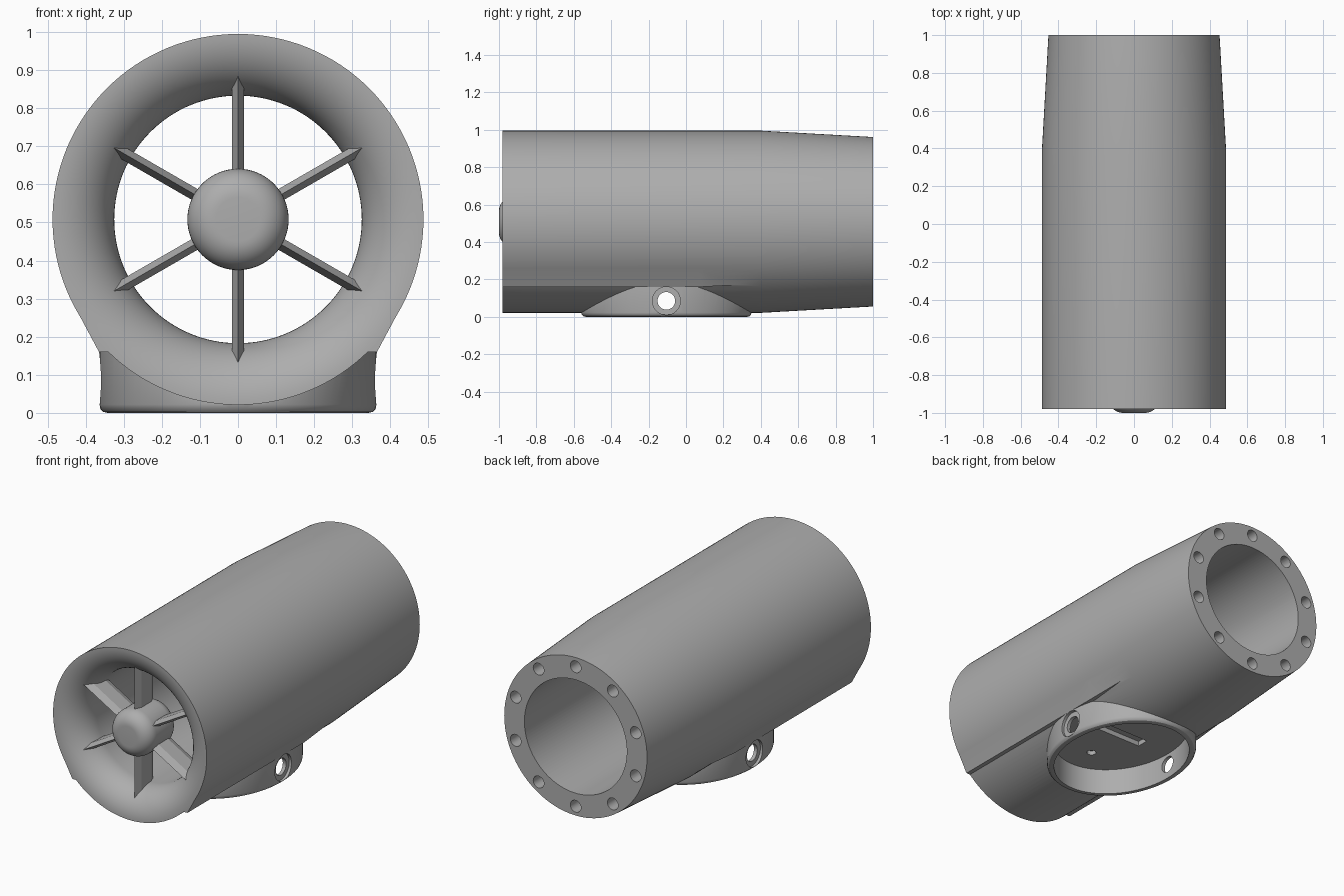
import bpy, bmesh, math
from mathutils import Matrix, Vector

if "Cube" in bpy.data.objects:
    bpy.data.objects.remove(bpy.data.objects["Cube"], do_unlink=True)

AXIS_Z = 0.508     # height of the tube axis
R = 0.487          # outer radius
BORE = 0.325
FRONT, BACK = -0.98, 1.0
BASE_Y = -0.105

grey = bpy.data.materials.new("plain grey")
grey.use_nodes = True
COLOUR = (0.42, 0.42, 0.42, 1)
grey.diffuse_color = COLOUR
grey.node_tree.nodes["Principled BSDF"].inputs["Base Color"].default_value = COLOUR


def finish(name, bm):
    bmesh.ops.recalc_face_normals(bm, faces=bm.faces)
    mesh = bpy.data.meshes.new(name)
    bm.to_mesh(mesh)
    bm.free()
    ob = bpy.data.objects.new(name, mesh)
    bpy.context.collection.objects.link(ob)
    mesh.materials.append(grey)
    return ob


def lathe(name, profile, segments=128):
    """Turn (radius, y) points about the tube axis."""
    bm = bmesh.new()
    verts = [bm.verts.new((r, y, AXIS_Z)) for r, y in profile]
    edges = [bm.edges.new(pair) for pair in zip(verts, verts[1:])]
    bmesh.ops.spin(bm, geom=verts + edges, cent=(0, 0, AXIS_Z), axis=(0, 1, 0),
                   angle=math.tau, steps=segments, use_duplicate=False)
    bmesh.ops.remove_doubles(bm, verts=bm.verts, dist=1e-5)
    return finish(name, bm)


def loft(name, rings):
    """Join matching loops of points and cap both ends."""
    bm = bmesh.new()
    loops = [[bm.verts.new(p) for p in ring] for ring in rings]
    n = len(loops[0])
    for a, b in zip(loops, loops[1:]):
        for i in range(n):
            j = (i + 1) % n
            bm.faces.new((a[i], a[j], b[j], b[i]))
    bm.faces.new(loops[0])
    bm.faces.new(loops[-1])
    return finish(name, bm)


def oval(rx, ry, z, n=96):
    return [(rx * math.cos(t), BASE_Y + ry * math.sin(t), z)
            for t in (math.tau * i / n for i in range(n))]


def rod(name, start, end, radius, n=32):
    start, end = Vector(start), Vector(end)
    d = end - start
    place = Matrix.Translation((start + end) / 2) @ d.to_track_quat('Z', 'Y').to_matrix().to_4x4()
    bm = bmesh.new()
    bmesh.ops.create_cone(bm, cap_ends=True, segments=n, radius1=radius, radius2=radius,
                          depth=d.length, matrix=place)
    return finish(name, bm)


def combine(target, tool, operation):
    mod = target.modifiers.new("combine", 'BOOLEAN')
    mod.operation, mod.solver, mod.object = operation, 'EXACT', tool
    bpy.context.view_layer.objects.active = target
    bpy.ops.object.modifier_apply(modifier=mod.name)
    bpy.data.objects.remove(tool, do_unlink=True)


def smooth(ob, angle=30):
    bpy.ops.object.select_all(action='DESELECT')
    ob.select_set(True)
    bpy.context.view_layer.objects.active = ob
    bpy.ops.object.shade_smooth_by_angle(angle=math.radians(angle))


# Tapered tube body
body = lathe("tube_body", [(0, FRONT), (R, FRONT), (R, 0.4), (0.453, BACK), (0, BACK)])

# Tangent side ridges fading out towards the back
for side in (-1, 1):
    section = [(0.426, 0.274), (0.365, 0.16), (0.3, 0.16), (0.3, 0.274)]
    rings = []
    for y, k in ((FRONT, 1), (0.08, 1), (0.38, 0.955)):
        rings.append([(side * x * k, y, AXIS_Z + (z - AXIS_Z) * k) for x, z in section])
    combine(body, loft("ridge", rings), 'UNION')

# Oval mounting foot with a rounded bottom rim
foot = [oval(0.343, 0.433, 0)]
for a in (30, 60, 90):
    t = math.radians(a)
    foot.append(oval(0.343 + 0.022 * math.sin(t), 0.433 + 0.022 * math.sin(t),
                     0.022 * (1 - math.cos(t))))
foot.append(oval(0.365, 0.455, 0.22))
combine(body, loft("foot", foot), 'UNION')

# Bell mouth and straight bore
bell = R - BORE - 0.001
mouth = [(0, FRONT - 0.1), (R - 0.001, FRONT - 0.1)]
for i in range(17):
    t = math.pi / 2 * i / 16
    mouth.append((R - 0.001 - bell * math.sin(t), FRONT + bell * (1 - math.cos(t))))
mouth += [(BORE, BACK + 0.1), (0, BACK + 0.1)]
combine(body, lathe("mouth_cutter", mouth), 'DIFFERENCE')

# Foot pocket, its slot and small hole
combine(body, loft("pocket", [oval(0.327, 0.417, -0.1), oval(0.327, 0.417, 0.15)]), 'DIFFERENCE')
slot = [[(sx * 0.15, BASE_Y + sy * 0.035, z) for sx, sy in ((-1, -1), (1, -1), (1, 1), (-1, 1))]
        for z in (0.1, 0.178)]
combine(body, loft("slot", slot), 'DIFFERENCE')
combine(body, rod("pin_hole", (0, -0.36, 0.1), (0, -0.36, 0.175), 0.025), 'DIFFERENCE')

# Counterbored cross holes through the foot
combine(body, rod("cross_hole", (-0.6, BASE_Y, 0.085), (0.6, BASE_Y, 0.085), 0.047), 'DIFFERENCE')
for side in (-1, 1):
    combine(body, rod("counterbore", (side * 0.346, BASE_Y, 0.085),
                      (side * 0.6, BASE_Y, 0.085), 0.075), 'DIFFERENCE')

# Ring of ten blind holes in the back face
for i in range(10):
    t = math.radians(18 + 36 * i)
    x, z = 0.4 * math.cos(t), AXIS_Z + 0.4 * math.sin(t)
    combine(body, rod("back_hole", (x, 0.85, z), (x, BACK + 0.1, z), 0.034, 24), 'DIFFERENCE')
smooth(body)

# Rounded hub
hub_r, nose = 0.133, 0.075
front_arc = []
for i in range(11):
    t = math.pi / 2 * i / 10
    front_arc.append((hub_r - nose + nose * math.sin(t), -1 + nose * (1 - math.cos(t))))
back_arc = [(r, -1.72 - y) for r, y in reversed(front_arc)]
smooth(lathe("hub", [(0, -1)] + front_arc + back_arc + [(0, -0.72)], 64))

# Six wedge-edged vanes between hub and bore
w = 0.016
blade = [(0, -0.937), (w, -0.896), (w, -0.81), (0, -0.77), (-w, -0.81), (-w, -0.896)]
for i in range(6):
    vane = loft(f"vane_{i + 1}", [[(x, y, r) for x, y in blade] for r in (0.09, 0.4)])
    vane.data.transform(Matrix.Translation((0, 0, AXIS_Z)) @ Matrix.Rotation(math.radians(60 * i), 4, 'Y'))
